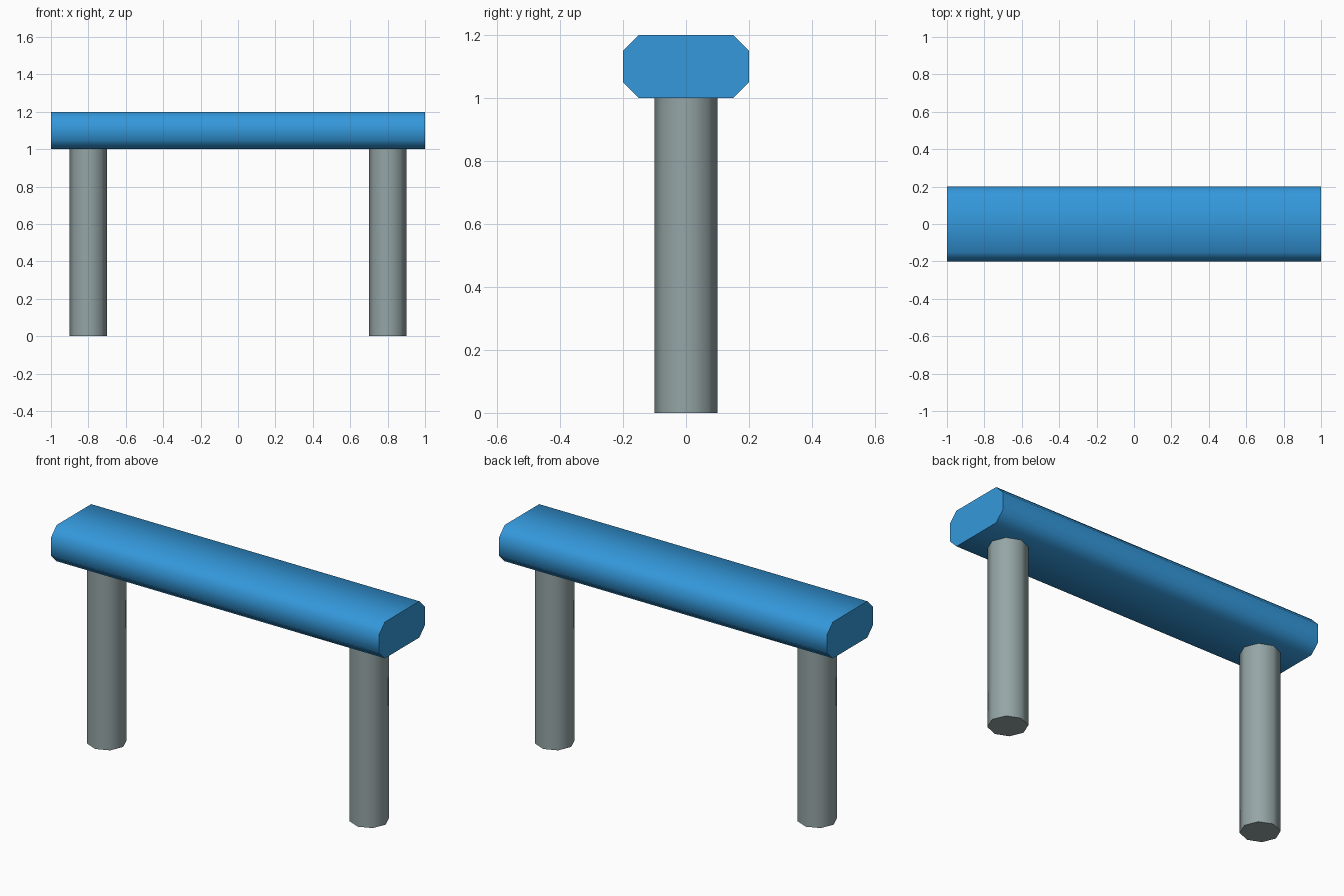
import bpy
import math

if "Cube" in bpy.data.objects:
    bpy.data.objects.remove(bpy.data.objects["Cube"])


def material(name, rgb):
    """Flat colour from 0-255 sRGB values."""
    def lin(c):
        c /= 255
        return c / 12.92 if c <= 0.04045 else ((c + 0.055) / 1.055) ** 2.4
    mat = bpy.data.materials.new(name)
    mat.diffuse_color = (*[lin(c) for c in rgb], 1)
    mat.use_nodes = True
    mat.node_tree.nodes["Principled BSDF"].inputs["Base Color"].default_value = mat.diffuse_color
    return mat


def prism(name, ring, place, start, end, mat):
    """Extrude a 2D ring from start to end; place maps (u, v, w) to x, y, z."""
    n = len(ring)
    verts = [place(u, v, w) for w in (start, end) for u, v in ring]
    faces = [(i, (i + 1) % n, n + (i + 1) % n, n + i) for i in range(n)]
    faces += [tuple(reversed(range(n))), tuple(range(n, 2 * n))]
    mesh = bpy.data.meshes.new(name)
    mesh.from_pydata(verts, [], faces)
    mesh.materials.append(mat)
    obj = bpy.data.objects.new(name, mesh)
    bpy.context.collection.objects.link(obj)
    # Smooth sides, sharp end caps
    bpy.ops.object.select_all(action='DESELECT')
    obj.select_set(True)
    bpy.context.view_layer.objects.active = obj
    bpy.ops.object.shade_smooth_by_angle(angle=math.radians(60))
    return obj


blue = material("blue", (52, 152, 219))
grey = material("grey", (149, 165, 166))

# Crossbar: chamfered rectangle section in y/z, run along x
section = [(0.15, 1.0), (0.2, 1.05), (0.2, 1.15), (0.15, 1.2),
           (-0.15, 1.2), (-0.2, 1.15), (-0.2, 1.05), (-0.15, 1.0)]
prism("crossbar", section, lambda y, z, x: (x, y, z), -1, 1, blue)

# Two eight-sided legs
octagon = [(0.1 * math.cos(i * math.pi / 4), 0.1 * math.sin(i * math.pi / 4))
           for i in range(8)]
for name, cx in (("left_leg", -0.8), ("right_leg", 0.8)):
    prism(name, octagon, lambda x, y, z, cx=cx: (cx + x, y, z), 0, 1, grey)
